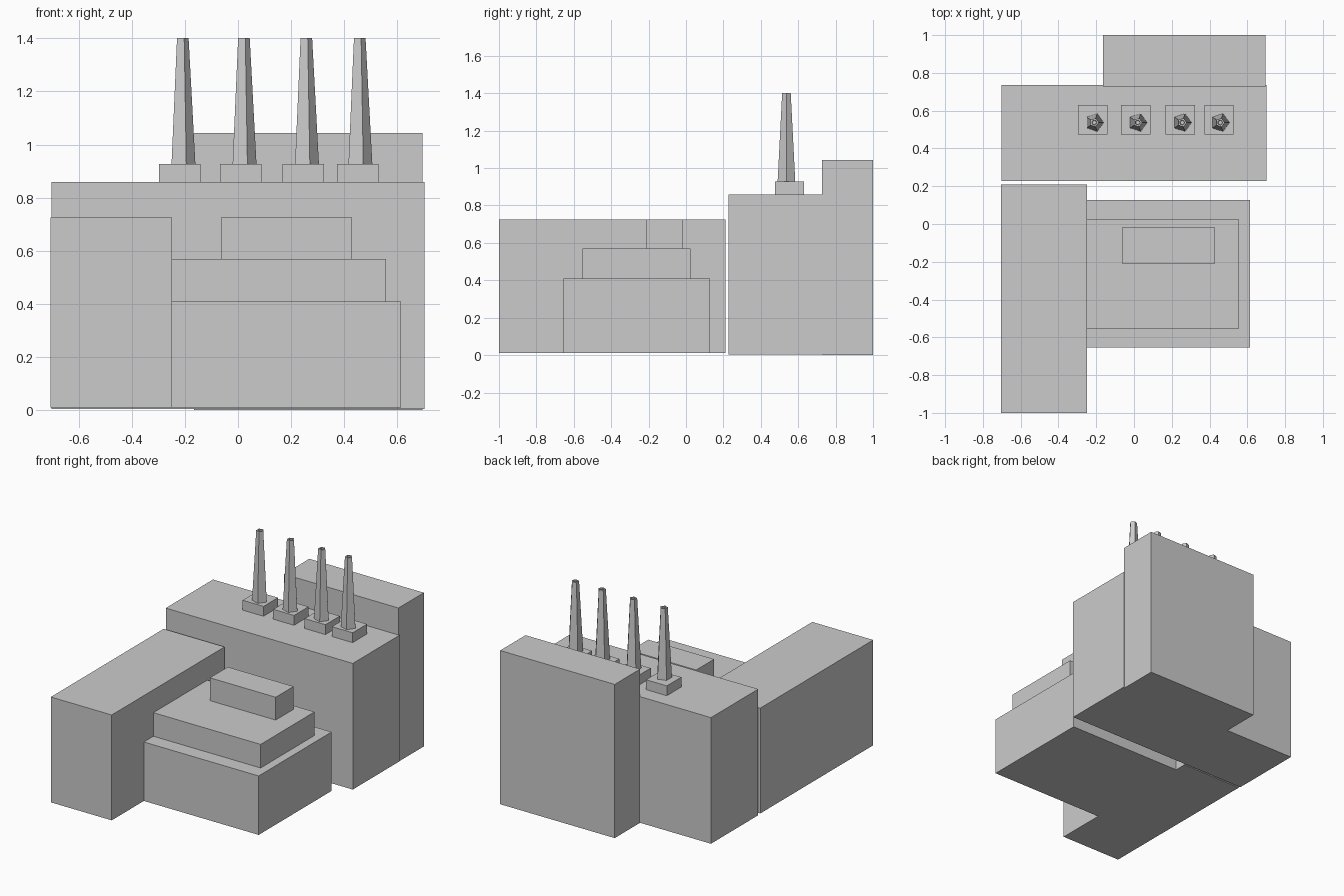
import bpy, bmesh
from math import cos, sin, tau

if "Cube" in bpy.data.objects:
    bpy.data.objects.remove(bpy.data.objects["Cube"])


def finish(name, bm):
    bmesh.ops.recalc_face_normals(bm, faces=bm.faces[:])
    mesh = bpy.data.meshes.new(name)
    bm.to_mesh(mesh)
    bm.free()
    obj = bpy.data.objects.new(name, mesh)
    bpy.context.collection.objects.link(obj)
    return obj


def box(name, x0, x1, y0, y1, z0, z1):
    bm = bmesh.new()
    bmesh.ops.create_cube(bm, size=1)
    bmesh.ops.scale(bm, vec=(x1 - x0, y1 - y0, z1 - z0), verts=bm.verts)
    bmesh.ops.translate(bm, vec=((x0 + x1) / 2, (y0 + y1) / 2, (z0 + z1) / 2), verts=bm.verts)
    return finish(name, bm)


def chimney(name, x, y, z0, z1):
    # five-sided tapered stack with a recessed mouth: (radius, height) rings
    rings = [(0.05, z0), (0.024, z1), (0.014, z1), (0.012, z1 - 0.03)]
    bm = bmesh.new()
    loops = [[bm.verts.new((x + r * cos(tau * i / 5), y + r * sin(tau * i / 5), z))
              for i in range(5)] for r, z in rings]
    for a, b in zip(loops, loops[1:]):
        for i in range(5):
            j = (i + 1) % 5
            bm.faces.new((a[i], a[j], b[j], b[i]))
    bm.faces.new(loops[0][::-1])
    bm.faces.new(loops[-1])
    return finish(name, bm)


# Rear halls
box("main_hall", -0.702, 0.702, 0.228, 0.735, 0.004, 0.86)
box("rear_hall", -0.165, 0.695, 0.728, 1.0, 0.0, 1.043)

# Long side wing
box("side_wing", -0.705, -0.248, -1.0, 0.21, 0.01, 0.725)

# Stepped front building
box("front_block", -0.25, 0.614, -0.655, 0.127, 0.01, 0.41)
box("front_upper_tier", -0.25, 0.557, -0.553, 0.025, 0.40, 0.57)
box("front_roof_box", -0.064, 0.43, -0.21, -0.018, 0.56, 0.725)

# Four chimneys on square plinths
for n, (bx, cx) in enumerate([(-0.219, -0.21), (0.01, 0.02), (0.246, 0.255), (0.45, 0.456)], 1):
    box(f"chimney_base_{n}", bx - 0.078, bx + 0.078, 0.475, 0.63, 0.855, 0.927)
    chimney(f"chimney_{n}", cx, 0.537, 0.92, 1.402)
